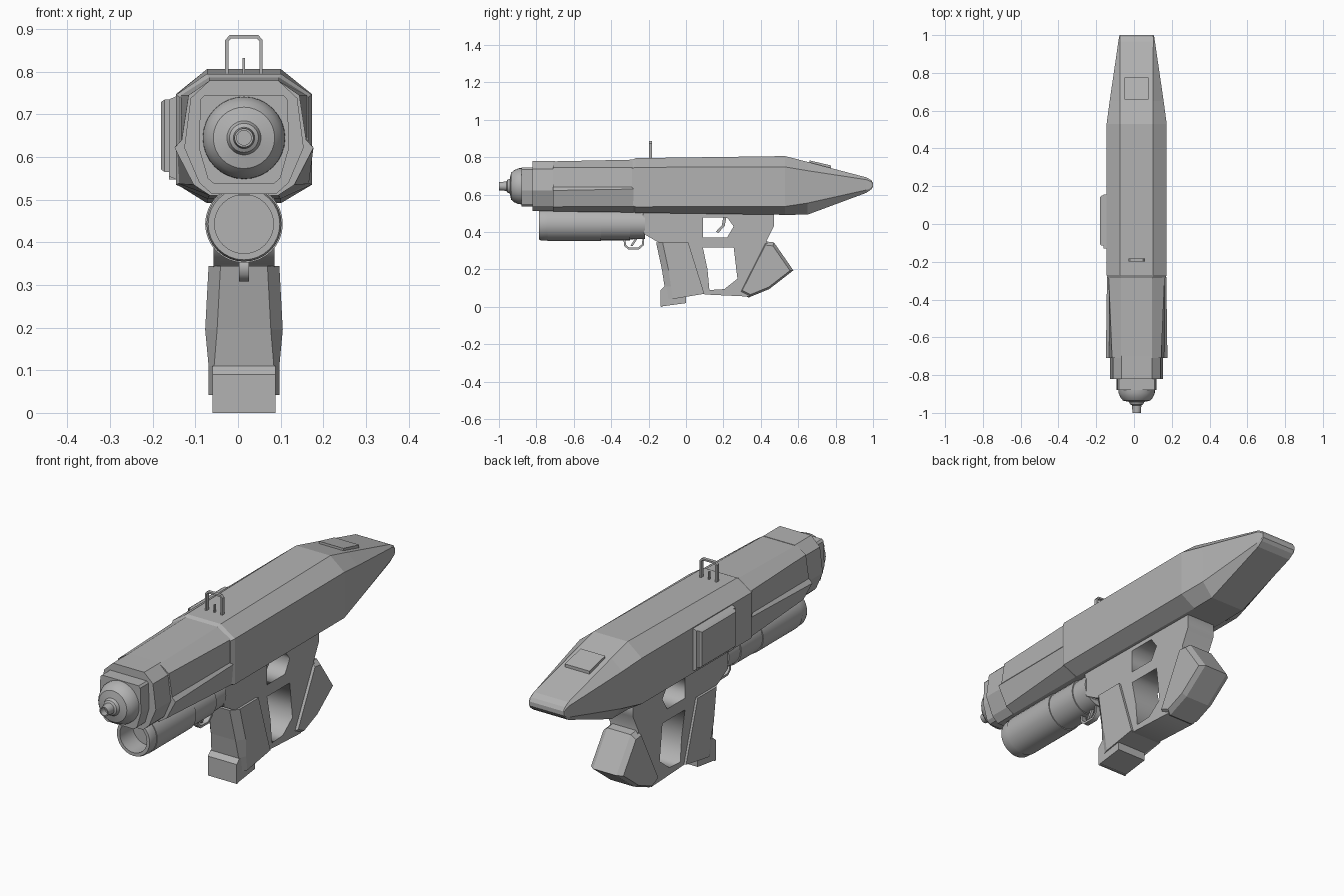
import bpy, bmesh, math
from mathutils import Matrix

if "Cube" in bpy.data.objects:
    bpy.data.objects.remove(bpy.data.objects["Cube"])

CX = 0.014  # centre plane of the symmetric parts
grey = bpy.data.materials.new("plain_grey")
grey.diffuse_color = (0.45, 0.45, 0.45, 1)
grey.use_nodes = True
grey.node_tree.nodes["Principled BSDF"].inputs["Base Color"].default_value = grey.diffuse_color


def finish(name, bm, smooth=False):
    bmesh.ops.remove_doubles(bm, verts=bm.verts, dist=0.0001)
    bmesh.ops.recalc_face_normals(bm, faces=bm.faces)
    me = bpy.data.meshes.new(name)
    bm.to_mesh(me)
    bm.free()
    me.materials.append(grey)
    ob = bpy.data.objects.new(name, me)
    bpy.context.collection.objects.link(ob)
    if smooth:
        bpy.ops.object.select_all(action='DESELECT')
        ob.select_set(True)
        bpy.context.view_layer.objects.active = ob
        bpy.ops.object.shade_smooth_by_angle(angle=math.radians(30))
    return ob


def loft(name, rings, smooth=False, closed=False):
    """Skin a list of equal-length point rings, capped unless closed."""
    bm = bmesh.new()
    vs = [[bm.verts.new(p) for p in r] for r in rings]
    n = len(vs[0])
    pairs = list(zip(vs, vs[1:]))
    if closed:
        pairs.append((vs[-1], vs[0]))
    for a, b in pairs:
        for i in range(n):
            j = (i + 1) % n
            bm.faces.new((a[i], a[j], b[j], b[i]))
    if not closed:
        bm.faces.new(vs[0])
        bm.faces.new(vs[-1])
    return finish(name, bm, smooth)


def section(y, half):
    """Mirrored cross-section from (half width, z) points, top to bottom."""
    return ([(CX + x, y, z) for x, z in half] +
            [(CX - x, y, z) for x, z in reversed(half)])


def lathe(name, prof, zc, n=32):
    rings = [[(CX + r * math.cos(2 * math.pi * i / n), y,
               zc + r * math.sin(2 * math.pi * i / n)) for i in range(n)]
             for y, r in prof]
    return loft(name, rings, True)


def box(name, x0, x1, y0, y1, z0, z1):
    return loft(name, [[(x0, y, z0), (x1, y, z0), (x1, y, z1), (x0, y, z1)]
                       for y in (y0, y1)])


def frustum(name, pts, layers):
    """Side outline (y, z) stacked along x; layers are (x, scale about centre)."""
    cy = sum(p[0] for p in pts) / len(pts)
    cz = sum(p[1] for p in pts) / len(pts)
    return loft(name, [[(x, cy + (y - cy) * s, cz + (z - cz) * s)
                        for y, z in pts] for x, s in layers])


def cutout(name, outlines, half):
    """Plate in the side plane; the outlines after the first are holes."""
    cu = bpy.data.curves.new(name, 'CURVE')
    cu.dimensions = '2D'
    cu.fill_mode = 'BOTH'
    cu.extrude = half
    for pts in outlines:
        sp = cu.splines.new('POLY')
        sp.points.add(len(pts) - 1)
        for p, (y, z) in zip(sp.points, pts):
            p.co = (y, z, 0, 1)
        sp.use_cyclic_u = True
    tmp = bpy.data.objects.new("helper", cu)
    bpy.context.collection.objects.link(tmp)
    bpy.context.view_layer.update()
    me = bpy.data.meshes.new_from_object(
        tmp.evaluated_get(bpy.context.evaluated_depsgraph_get()))
    bpy.data.objects.remove(tmp)
    bm = bmesh.new()
    bm.from_mesh(me)
    bm.transform(Matrix(((0, 0, 1, CX), (1, 0, 0, 0), (0, 1, 0, 0), (0, 0, 0, 1))))
    return finish(name, bm)


# Main housing with tapered tail
loft("main_housing", [
    section(-0.29, [(.082, .785), (.15, .740), (.15, .540), (.080, .505)]),
    section(-0.27, [(.087, .795), (.159, .746), (.159, .535), (.087, .503)]),
    section(0.53, [(.087, .806), (.159, .748), (.159, .537), (.087, .492)]),
    section(0.65, [(.087, .775), (.143, .728), (.138, .555), (.087, .493)]),
    section(0.965, [(.088, .692), (.097, .680), (.096, .625), (.088, .610)]),
    section(0.99, [(.088, .678), (.093, .670), (.093, .635), (.088, .628)]),
    section(1.0, [(.087, .662), (.09, .658), (.09, .645), (.087, .642)])])

# Forward shroud with flared lower guards
loft("front_shroud", [
    section(-0.71, [(.082, .778), (.130, .745), (.146, .640), (.163, .622),
                    (.118, .535), (.080, .510)]),
    section(-0.28, [(.082, .787), (.148, .745), (.148, .640), (.157, .630),
                    (.152, .537), (.085, .505)])])
loft("front_collar", [section(y, [(.080, .780), (.125, .738), (.140, .622),
                                  (.105, .540), (.075, .513)])
                      for y in (-0.82, -0.70)])
loft("muzzle_plate", [section(y, [(.094, .744), (.102, .735), (.106, .622),
                                  (.085, .550), (.070, .537)])
                      for y in (-0.88, -0.81)])

# Muzzle dome and hollow tip
lathe("muzzle_nozzle", [(-.87, .097), (-.895, .096), (-.92, .085), (-.935, .072),
                        (-.942, .040), (-.955, .034), (-.960, .025), (-1.0, .022),
                        (-1.0, .017), (-.97, .017)], .645)

# Tube below the shroud, open at the front
lathe("lower_tube", [(-.69, .069), (-.785, .069), (-.785, .084), (-.775, .088),
                     (-.74, .088), (-.74, .091), (-.455, .091), (-.455, .087),
                     (-.30, .087), (-.30, .082), (-.22, .080)], .443)

# Small loop under the tube, swept with a rectangular section
loop = [(-.335, .365), (-.33, .325), (-.31, .308), (-.25, .308), (-.225, .33), (-.225, .365)]
inner = [(-.233, .365), (-.235, .335), (-.255, .318), (-.305, .318), (-.32, .33), (-.325, .365)]
cutout("tube_loop", [loop + inner], .012)
cutout("tube_catch", [[(-.27, .37), (-.255, .37), (-.285, .325), (-.298, .325)]], .006)

# Frame with trigger and hand openings
cutout("grip_frame", [
    [(-.23, .52), (-.225, .39), (-.157, .35), (-.11, .33), (-.07, .10), (.105, .066),
     (.335, .055), (.40, .12), (.50, .21), (.44, .33), (.43, .35), (.47, .43), (.47, .52)],
    [(.09, .478), (.22, .478), (.255, .43), (.22, .372), (.09, .372)],
    [(.09, .318), (.255, .318), (.275, .15), (.205, .095), (.125, .09), (.115, .20)]], .072)
cutout("trigger", [[(.20, .485), (.217, .485), (.207, .432), (.172, .395),
                    (.160, .402), (.192, .437)]], .012)


# Front grip with narrow leading face and flat cheeks
def grip_ring(x_front, x_back, push, s):
    return [(CX + s * x_front[0], -.160 + push, .345), (CX + s * x_back, .012, .345),
            (CX + s * x_back, .098, .070), (CX + s * x_front[1], -.105 + push, .042),
            (CX + s * x_front[1], -.115 + push, .110),
            (CX + s * (x_front[0] + .008), -.128 + push, .195)]


loft("front_grip", [grip_ring((.083, .083), .083, .035, -1),
                    grip_ring((.055, .070), .083, 0, -1),
                    grip_ring((.055, .070), .083, 0, 1),
                    grip_ring((.083, .083), .083, 0.035, 1)])
frustum("grip_base", [(-.115, .11), (-.135, .09), (-.135, .002), (0, .02), (0, .10)],
        [(CX - .074, 1), (CX + .074, 1)])
box("base_heel", CX - .074, CX + .074, -.134, -.125, 0, .03)

# Rear grip block with chamfered cheeks
frustum("rear_grip", [(.425, .35), (.47, .345), (.574, .195), (.445, .095),
                      (.335, .05), (.285, .075)],
        [(CX - .083, .88), (CX - .06, 1), (CX + .06, 1), (CX + .083, .88)])

# Raised sight frame and post
so = [(-.044, .79), (-.044, .874), (-.034, .886), (.034, .886), (.044, .874), (.044, .79)]
si = [(-.036, .79), (-.036, .872), (-.030, .878), (.030, .878), (.036, .872), (.036, .79)]
bm = bmesh.new()
grid = [[bm.verts.new((CX + x, y, z)) for x, z in pts]
        for pts, y in ((so, -.198), (si, -.198), (si, -.182), (so, -.182))]
for k in range(4):
    a, b = grid[k], grid[(k + 1) % 4]
    for i in range(5):
        bm.faces.new((a[i], a[i + 1], b[i + 1], b[i]))
finish("sight_frame", bm)
box("sight_post", CX - .003, CX + .003, -.195, -.185, .79, .832)

# Tilted plate on top of the tail
loft("tail_plate", [[(CX + s * .063, y, z) for s, y, z in
                     ((-1, .66, .755 + h), (1, .66, .755 + h),
                      (1, .775, .728 + h), (-1, .775, .728 + h))] for h in (0, .028)])

# Cover box on the left side
loft("side_cover_base", [[(-.14, y, .745), (-.162, y, .735), (-.162, y, .555),
                          (-.14, y, .545)] for y in (-.13, .155)])
frustum("side_cover", [(-.115, .735), (.15, .735), (.15, .565), (-.115, .565)],
        [(-.155, 1), (-.172, 1), (-.181, .93)])
box("cover_latch", -.162, -.145, -.12, -.08, .547, .56)
